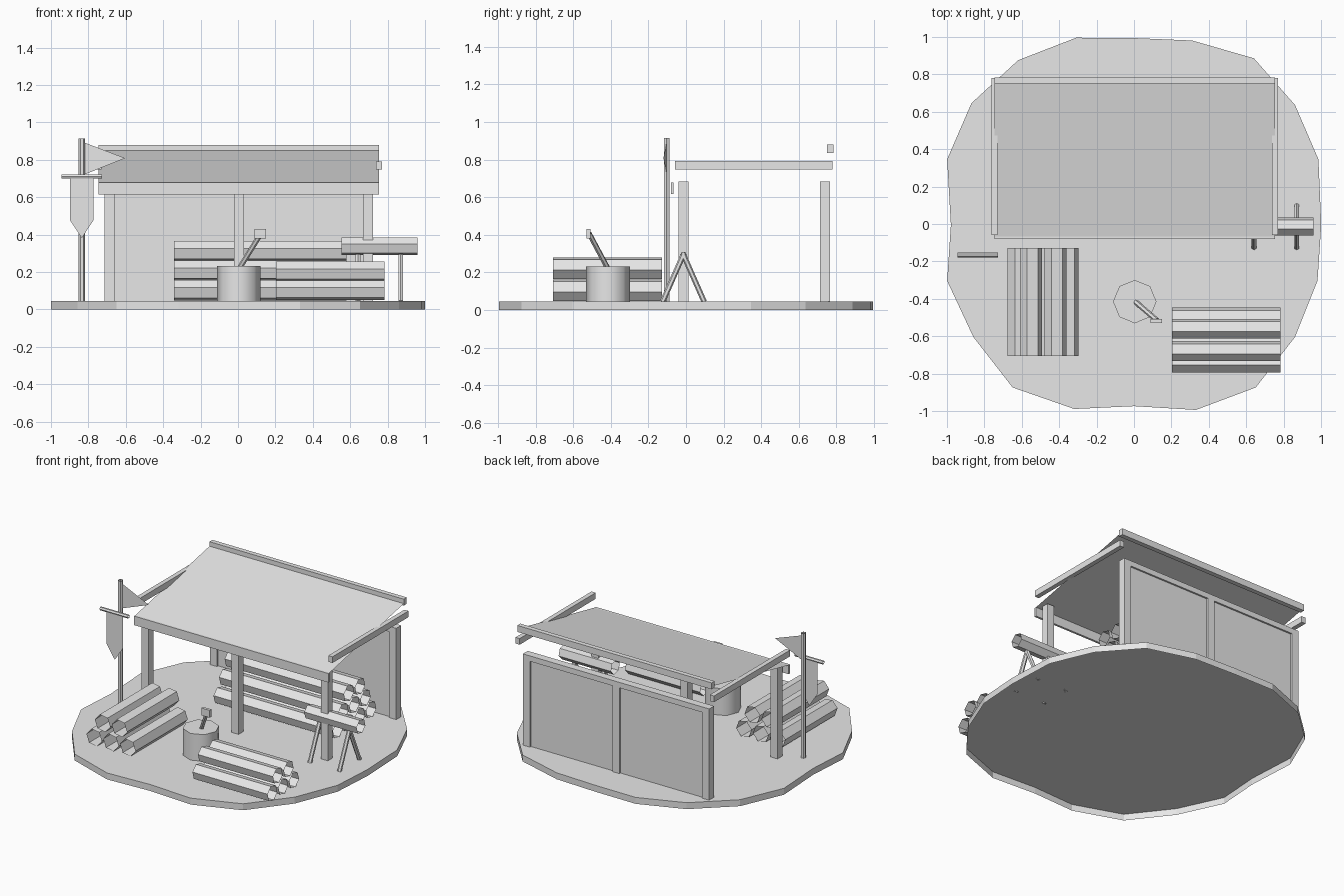
import bpy, math
from mathutils import Vector

if "Cube" in bpy.data.objects:
    bpy.data.objects.remove(bpy.data.objects["Cube"])

grey = bpy.data.materials.new("plain grey")
grey.diffuse_color = (0.8, 0.8, 0.8, 1)
grey.use_nodes = True
grey.node_tree.nodes["Principled BSDF"].inputs["Base Color"].default_value = grey.diffuse_color
OFFSET = Vector((.004, -.003, 0))   # camp parts sit slightly off the slab centre


def make(name, verts, faces, smooth=False, offset=OFFSET):
    mesh = bpy.data.meshes.new(name)
    mesh.from_pydata([tuple(Vector(v) + offset) for v in verts], [], faces)
    mesh.materials.append(grey)
    for p in mesh.polygons:
        p.use_smooth = smooth and len(p.vertices) == 4
    mesh.update()
    ob = bpy.data.objects.new(name, mesh)
    bpy.context.collection.objects.link(ob)
    return ob


def box(name, x0, x1, y0, y1, z0, z1):
    v = [(x, y, z) for z in (z0, z1) for x, y in ((x0, y0), (x1, y0), (x1, y1), (x0, y1))]
    f = [(3, 2, 1, 0), (4, 5, 6, 7)] + [(i, (i + 1) % 4, (i + 1) % 4 + 4, i + 4) for i in range(4)]
    return make(name, v, f)


def tube(name, p, q, r, n=6, rot=0.0, cap=False, smooth=False):
    """Prism from p to q, open ended unless capped at q."""
    p, q = Vector(p), Vector(q)
    d = (q - p).normalized()
    up = Vector((0, 1, 0)) if abs(d.z) > 0.99 else Vector((0, 0, 1))
    v = (up - d * up.dot(d)).normalized()
    u = v.cross(d)
    ring = []
    for i in range(n):
        a = math.radians(rot) + math.tau * i / n
        ring.append((u * math.cos(a) + v * math.sin(a)) * r)
    verts = [p + o for o in ring] + [q + o for o in ring]
    faces = [(i, (i + 1) % n, (i + 1) % n + n, i + n) for i in range(n)]
    if cap:
        verts += [q + o for o in ring]
        faces.append(tuple(range(2 * n, 3 * n)))
    return make(name, verts, faces, smooth)


# ground slab with an uneven 20-sided outline, open underneath
rim = [(-.31, 1), (0, .998), (.31, .985), (.64, .89), (.86, .64), (.985, .35), (1, 0), (.98, -.3),
       (.86, -.6), (.65, -.87), (.33, -.99), (0, -.97), (-.32, -.985), (-.65, -.87), (-.86, -.6),
       (-1, -.3), (-.98, 0), (-1, .35), (-.87, .65), (-.62, .88)][::-1]
n = len(rim)
make("ground_slab", [(x, y, z) for z in (0, .045) for x, y in rim],
     [tuple(range(n, 2 * n))] +
     [(i, (i + 1) % n, (i + 1) % n + n, i + n) for i in range(n)],
     offset=Vector((.001, -.004, 0)))

# shed posts, back wall and its top beam
for side, x in (("left", -.692), ("middle", .002), ("right", .692)):
    box("front_post_" + side, x - .027, x + .027, -.038, .015, .046, .683)
    box("back_post_" + side, x - .027, x + .027, .715, .769, .046, .683)
box("back_wall", -.69, .69, .728, .757, .046, .67)
box("back_wall_beam", -.665, .665, .715, .769, .645, .683)

# sloping roof sheet with edge boards
make("roof_sheet", [(-.75, -.073, .677), (.75, -.073, .677), (.75, .76, .85), (-.75, .76, .85)],
     [(0, 1, 2, 3)])
box("roof_front_board", -.75, .75, -.078, -.063, .616, .679)
box("roof_back_board", -.75, .75, .754, .787, .835, .88)
for side, s in (("left", -.75), ("right", .75)):
    box("roof_side_rail_" + side, s - .016, s + .016, -.055, .783, .748, .791)

# log piles: hollow six-sided logs, each row one shorter than the row below
for row in range(2):
    for i in range(3 - row):
        x = -.62 + .13 * i + .065 * row
        z = .105 + .117 * row
        tube("left_pile_log", (x, -.126, z), (x, -.704, z), .06, rot=-10)
        y = -.737 + .12 * i + .06 * row
        z = .103 + .1 * row
        tube("front_pile_log", (.2, y, z), (.78, y, z), .055, rot=-14)
for row in range(3):
    for i in range(4 - row):
        y = .278 + .1225 * i + .06125 * row
        z = .103 + .1045 * row
        tube("back_pile_log", (-.347, y, z), (.575, y, z), .057, rot=-14)

# sawhorse with its log
tube("sawhorse_log", (.55, -.01, .338), (.955, -.01, .338), .05, rot=-14)
for x in (.638, .866):
    for s in (-1, 1):
        tube("sawhorse_leg", (x, -.011 + s * .111, .043), (x, -.011 - s * .004, .303), .0145, rot=30)

# chopping stump and axe
tube("chopping_stump", (0, -.412, .046), (0, -.412, .232), .116, 8, 0, True, True)
tube("axe_handle", (0, -.41, .215), (.12, -.513, .408), .014, 6)
box("axe_head", .083, .147, -.525, -.505, .38, .431)

# flag pole with pennant, crossbar and hanging banner
tube("flag_pole", (-.839, -.1, .046), (-.839, -.1, .915), .0165, 6)
make("pennant", [(-.824, -.1, .722), (-.608, -.117, .809), (-.824, -.1, .892)], [(0, 1, 2)])
tube("banner_crossbar", (-.949, -.163, .712), (-.732, -.163, .712), .0125, 6)
make("banner", [(-.902, -.163, .706), (-.902, -.163, .477), (-.839, -.163, .382),
                (-.777, -.163, .477), (-.777, -.163, .706)], [(0, 1, 2, 3, 4)])
